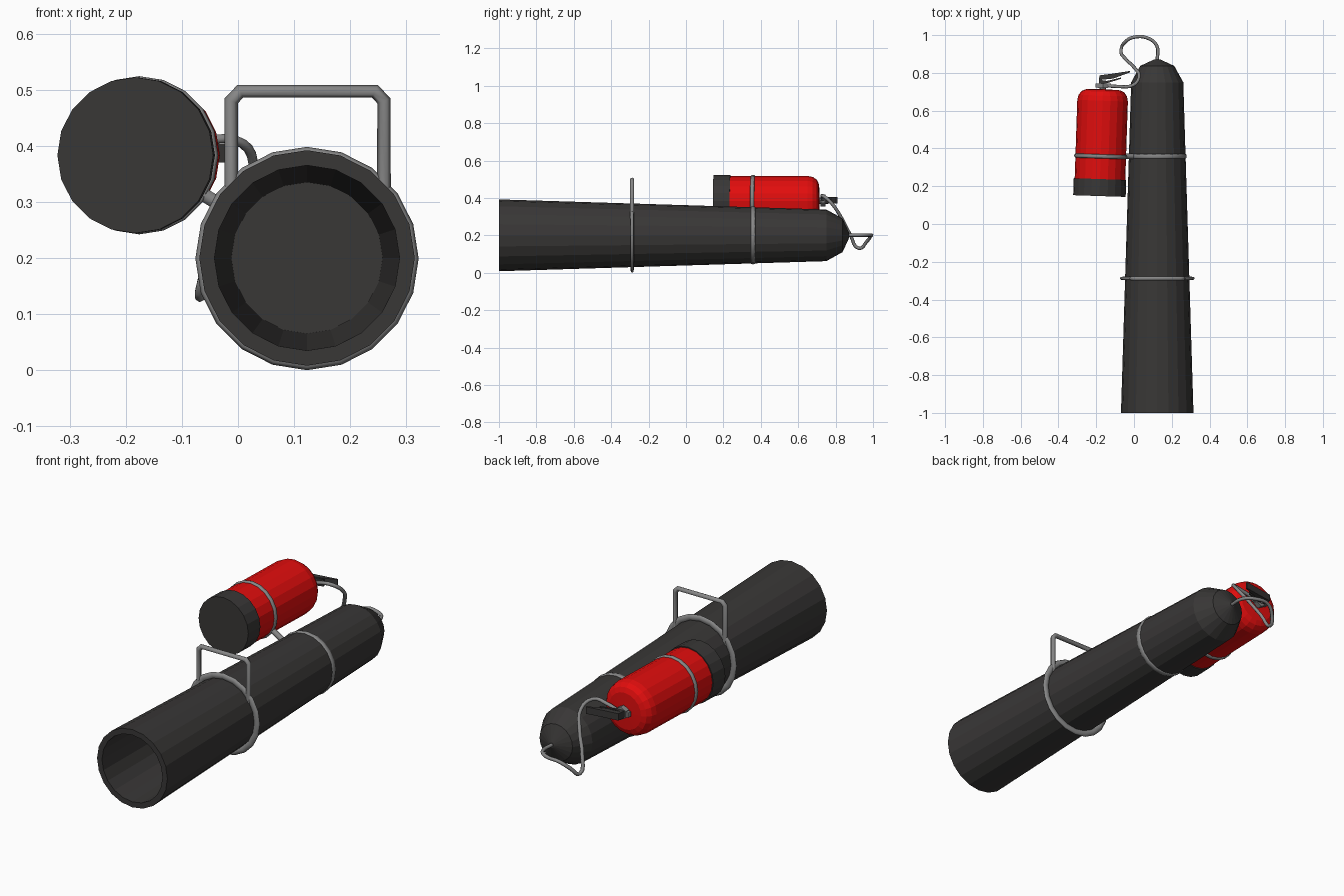
import bpy, bmesh
from math import sin, cos, pi, atan2
from mathutils import Vector

if "Cube" in bpy.data.objects:
    bpy.data.objects.remove(bpy.data.objects["Cube"])


def material(name, rgb):
    m = bpy.data.materials.new(name)
    m.diffuse_color = (*rgb, 1)
    m.use_nodes = True
    m.node_tree.nodes["Principled BSDF"].inputs["Base Color"].default_value = m.diffuse_color
    return m


DARK = material("dark_paint", (0.04, 0.038, 0.037))
RED = material("red_paint", (0.75, 0.004, 0.004))
STEEL = material("steel", (0.24, 0.24, 0.24))


def finish(name, bm, mat, smooth=False):
    bmesh.ops.recalc_face_normals(bm, faces=bm.faces)
    me = bpy.data.meshes.new(name)
    bm.to_mesh(me)
    bm.free()
    me.materials.append(mat)
    ob = bpy.data.objects.new(name, me)
    bpy.context.collection.objects.link(ob)
    for p in me.polygons:
        p.use_smooth = smooth
    return ob


def lathe(name, profile, loc, mat, tilt=0, n=20, ring=False, smooth=False):
    """Turn (radius, y) points around the y axis; ring=True closes the section."""
    bm = bmesh.new()
    rows = [[bm.verts.new((r * sin(2 * pi * i / n), y, r * cos(2 * pi * i / n)))
             for i in range(n)] for r, y in profile]
    pairs = list(zip(rows, rows[1:])) + ([(rows[-1], rows[0])] if ring else [])
    for a, b in pairs:
        for i in range(n):
            j = (i + 1) % n
            bm.faces.new((a[i], a[j], b[j], b[i]))
    if not ring:
        bm.faces.new(rows[0])
        bm.faces.new(rows[-1])
    ob = finish(name, bm, mat, smooth)
    ob.location = loc
    ob.rotation_euler.z = tilt
    return ob


def band(name, r, dr, dy, loc, tilt=0, n=20):
    section = [(r + dr * cos(k * pi / 4), dy * sin(k * pi / 4)) for k in range(8)]
    return lathe(name, section, loc, STEEL, tilt, n, True, True)


def pipe(name, pts, radius, curved=False, res=1):
    cu = bpy.data.curves.new(name, 'CURVE')
    cu.dimensions = '3D'
    cu.bevel_depth = radius
    cu.bevel_resolution = res
    cu.use_fill_caps = True
    cu.resolution_u = 4
    if curved:
        sp = cu.splines.new('BEZIER')
        sp.bezier_points.add(len(pts) - 1)
        for bp, p in zip(sp.bezier_points, pts):
            bp.co = p
            bp.handle_left_type = bp.handle_right_type = 'AUTO'
    else:
        sp = cu.splines.new('POLY')
        sp.points.add(len(pts) - 1)
        for q, p in zip(sp.points, pts):
            q.co = (*p, 1)
    cu.materials.append(STEEL)
    ob = bpy.data.objects.new(name, cu)
    bpy.context.collection.objects.link(ob)
    return ob


def plate(name, outline, z0, z1, mat):
    """Extrude an xy outline upwards."""
    bm = bmesh.new()
    face = bm.faces.new([bm.verts.new((x, y, z0)) for x, y in outline])
    ext = bmesh.ops.extrude_face_region(bm, geom=[face])
    bmesh.ops.translate(bm, vec=(0, 0, z1 - z0),
                        verts=[v for v in ext["geom"] if isinstance(v, bmesh.types.BMVert)])
    return finish(name, bm, mat)


# Hollow tapered barrel with a blunt rear cone
TX, TZ = 0.123, 0.2
lathe("barrel", [(0.135, 0.72), (0.165, -1), (0.192, -1), (0.138, 0.75),
                 (0.09, 0.837), (0.014, 0.872)], (TX, 0, TZ), DARK)

# Carrying ring and handle
band("handle_ring", 0.183, 0.016, 0.009, (TX, -0.288, 0.199))
pipe("carry_handle", [(-0.012, -0.288, 0.29), (-0.012, -0.288, 0.48), (0.004, -0.288, 0.497),
                      (0.244, -0.288, 0.497), (0.26, -0.288, 0.48), (0.26, -0.288, 0.29)], 0.0125)

# Pressure bottle, leaning slightly towards the barrel
BOTTLE = Vector((-0.183, 0.148, 0.383))
TILT = -0.033
lathe("bottle_base", [(0.139, 0), (0.139, 0.09), (0.13, 0.09)], BOTTLE, DARK, TILT)
lathe("bottle_body", [(0.134, 0.085), (0.134, 0.505), (0.128, 0.532), (0.113, 0.553),
                      (0.09, 0.563), (0.02, 0.566)], BOTTLE, RED, TILT)

# Clamp bands with a strut between bottle and barrel
STRAP_Y = 0.358
band("barrel_clamp", 0.15, 0.005, 0.013, (TX, STRAP_Y, TZ))
band("bottle_clamp", 0.135, 0.006, 0.011, (-0.176, STRAP_Y, 0.383), TILT)
a, b = Vector((-0.176, STRAP_Y, 0.383)), Vector((TX, STRAP_Y, TZ))
d = (b - a).normalized()
pipe("clamp_strut", [a + d * 0.13, b - d * 0.145], 0.014)

# Valve: neck, hex nut and side outlet
VX = -0.165
lathe("valve_neck", [(0.018, 0.7), (0.018, 0.76)], (VX, 0, 0.385), STEEL, n=8)
lathe("valve_nut", [(0.032, 0.72), (0.032, 0.745)], (VX, 0, 0.385), STEEL, n=6)
plate("valve_outlet", [(-0.205, 0.722), (-0.122, 0.722), (-0.122, 0.743), (-0.205, 0.743)],
      0.373, 0.397, STEEL)

# Squeeze levers opening sideways
plate("lower_lever", [(-0.186, 0.745), (-0.145, 0.745), (-0.07, 0.768), (-0.07, 0.775),
                      (-0.145, 0.757), (-0.186, 0.765)], 0.37, 0.404, DARK)
plate("upper_lever", [(-0.186, 0.762), (-0.11, 0.77), (-0.02, 0.803), (-0.022, 0.81),
                      (-0.12, 0.795), (-0.182, 0.787)], 0.37, 0.404, DARK)

# Hose looping from the valve to the rear of the barrel
pipe("hose", [(-0.14, 0.732, 0.388), (-0.08, 0.728, 0.403), (-0.005, 0.735, 0.41),
              (0.027, 0.78, 0.37), (0.0, 0.83, 0.295), (-0.05, 0.88, 0.2),
              (-0.068, 0.925, 0.13), (-0.045, 0.965, 0.165), (0, 0.989, 0.197),
              (0.07, 0.985, 0.2), (0.12, 0.945, 0.2), (TX, 0.865, 0.2)], 0.009, True)
